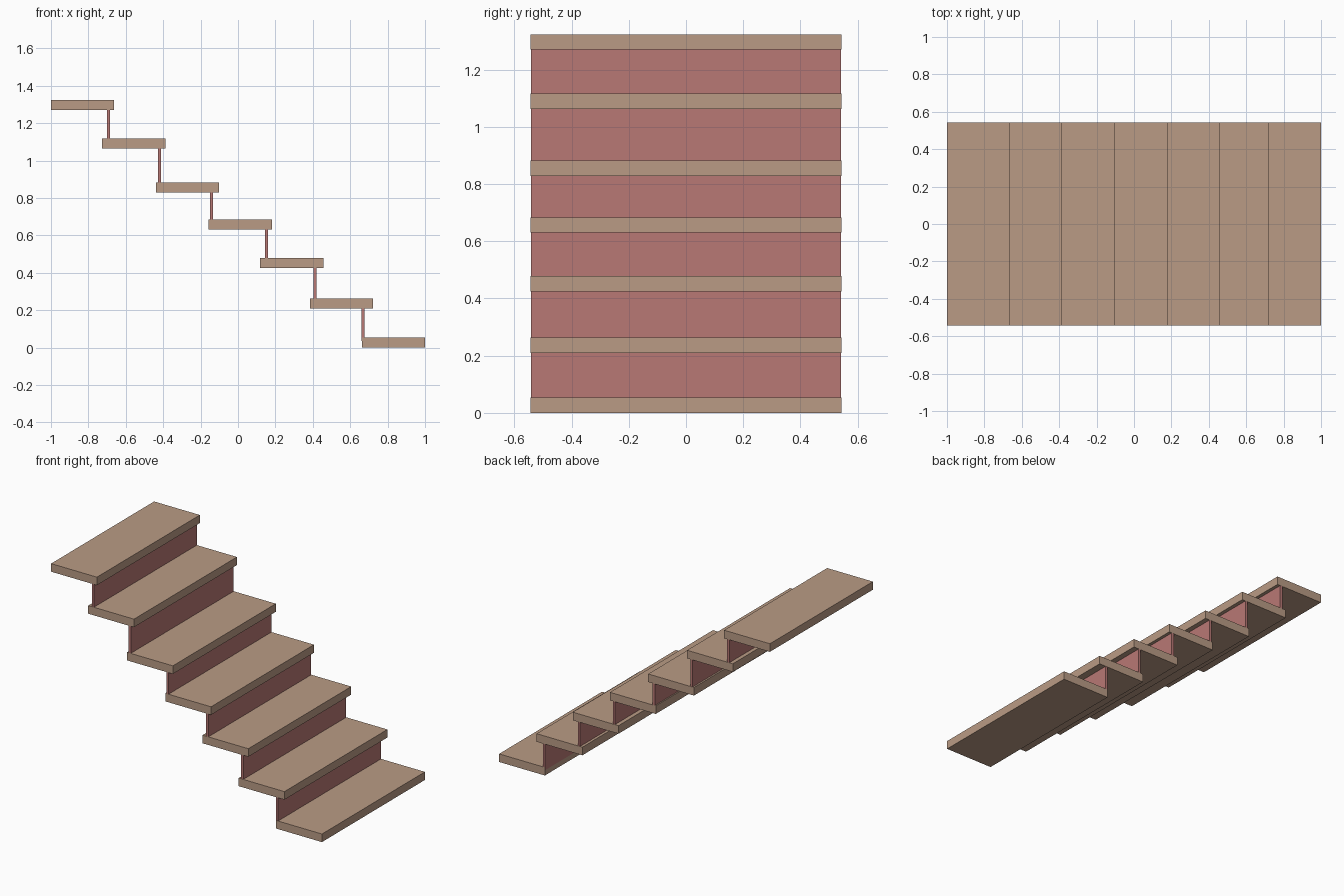
import bpy

cube = bpy.data.objects.get("Cube")
if cube:
    bpy.data.objects.remove(cube, do_unlink=True)


def make_material(name, colour):
    mat = bpy.data.materials.new(name)
    mat.use_nodes = True
    mat.diffuse_color = colour
    mat.node_tree.nodes["Principled BSDF"].inputs["Base Color"].default_value = colour
    return mat


def box(name, x, z, half_depth, mat):
    """Box spanning the x and z ranges, centred on y."""
    bpy.ops.mesh.primitive_cube_add(size=1, location=(sum(x) / 2, 0, sum(z) / 2))
    obj = bpy.context.object
    obj.name = name
    obj.scale = (x[1] - x[0], 2 * half_depth, z[1] - z[0])
    bpy.ops.object.transform_apply(location=False, rotation=False, scale=True)
    obj.data.materials.append(mat)
    return obj


tan_wood = make_material("tan_wood", (0.49, 0.33, 0.235, 1))
dusty_red = make_material("dusty_red", (0.485, 0.19, 0.178, 1))

TREAD_WIDTH, TREAD_THICKNESS, HALF_DEPTH = 0.338, 0.054, 0.543
RISER_THICKNESS, RISER_SINK = 0.016, 0.018

# Left edge and underside of each tread, from the lowest step up
treads = [(0.662, 0), (0.385, 0.209), (0.118, 0.424), (-0.157, 0.63),
          (-0.439, 0.828), (-0.726, 1.063), (-1, 1.27)]
# Centre of each riser, from the lowest up
risers = [0.668, 0.411, 0.153, -0.141, -0.42, -0.692]

for i, (x, z) in enumerate(treads):
    box(f"tread_{i + 1}", (x, x + TREAD_WIDTH), (z, z + TREAD_THICKNESS),
        HALF_DEPTH, tan_wood)

# Each riser is let into the tread below and meets the underside of the next
for i, x in enumerate(risers):
    bottom = treads[i][1] + TREAD_THICKNESS - RISER_SINK
    box(f"riser_{i + 1}", (x - RISER_THICKNESS / 2, x + RISER_THICKNESS / 2),
        (bottom, treads[i + 1][1]), HALF_DEPTH - 0.001, dusty_red)
